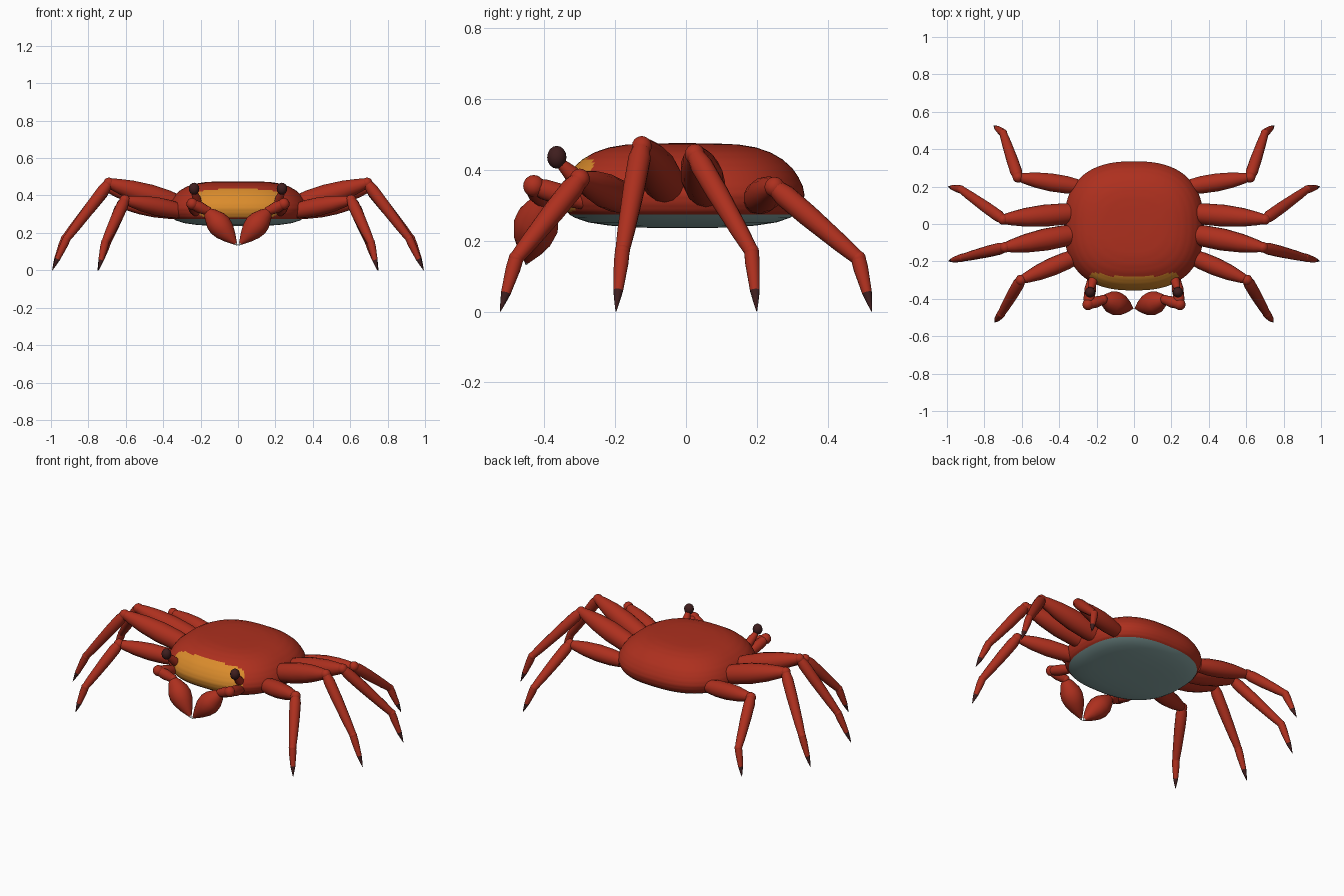
import bpy, bmesh, math
from mathutils import Vector

if "Cube" in bpy.data.objects:
    bpy.data.objects.remove(bpy.data.objects["Cube"])


def material(name, rgb):
    m = bpy.data.materials.new(name)
    m.diffuse_color = (*rgb, 1)
    m.use_nodes = True
    m.node_tree.nodes["Principled BSDF"].inputs["Base Color"].default_value = m.diffuse_color
    return m


RED = material("shell red", (0.42, 0.029, 0.013))
ORANGE = material("face orange", (0.70, 0.26, 0.025))
GREY = material("belly grey", (0.25, 0.39, 0.38))
DARK = material("claw dark", (0.05, 0.013, 0.013))
PALE = material("pincer tip pale", (0.55, 0.55, 0.53))


def finish(name, bm, mats):
    bmesh.ops.recalc_face_normals(bm, faces=bm.faces)
    me = bpy.data.meshes.new(name)
    bm.to_mesh(me)
    bm.free()
    for m in mats:
        me.materials.append(m)
    ob = bpy.data.objects.new(name, me)
    bpy.context.collection.objects.link(ob)
    bpy.ops.object.select_all(action='DESELECT')
    ob.select_set(True)
    bpy.context.view_layer.objects.active = ob
    bpy.ops.object.shade_smooth_by_angle(angle=math.radians(50))
    return ob


def skin(bm, rings, mat=0):
    """Join successive vertex rings and close both ends."""
    n = len(rings[0])
    faces = [bm.faces.new((a[i], a[(i + 1) % n], b[(i + 1) % n], b[i]))
             for a, b in zip(rings, rings[1:]) for i in range(n)]
    faces += [bm.faces.new(rings[0]), bm.faces.new(rings[-1])]
    for f in faces:
        f.material_index = mat


def limb(bm, a, b, profile, mat=0, sides=14):
    """Round limb from a to b; profile holds (fraction, radius)."""
    a, b = Vector(a), Vector(b)
    d = (b - a).normalized()
    u = d.cross(Vector((0, 1, 0))).normalized()
    v = d.cross(u)
    rings = []
    for t, r in profile:
        c = a.lerp(b, t)
        rings.append([bm.verts.new(c + r * (math.cos(k) * u + math.sin(k) * v))
                      for k in (2 * math.pi * i / sides for i in range(sides))])
    skin(bm, rings, mat)


def ball(bm, c, r, mat=0, stretch=1.0):
    c, h = Vector(c), Vector((0, 0, r * stretch))
    prof = [((1 - math.cos(k)) / 2, max(r * math.sin(k), 0.0005))
            for k in (math.pi * i / 8 for i in range(9))]
    limb(bm, c - h, c + h, prof, mat)


def mirrored(name, build, mats):
    """Build a part on the right and its mirror image on the left."""
    for side, s in (("right", 1), ("left", -1)):
        bm = bmesh.new()
        build(bm)
        for v in bm.verts:
            v.co.x *= s
        finish(f"{side}_{name}", bm, mats)


# Shell and belly share a rounded-square outline
def outline(bm, z, s, sides=160):
    p = 2 / 2.5
    ring = []
    for i in range(sides):
        k = 2 * math.pi * i / sides
        c, q = math.cos(k), math.sin(k)
        ring.append(bm.verts.new((math.copysign(abs(c) ** p, c) * 0.373 * s,
                                  math.copysign(abs(q) ** p, q) * 0.345 * s - 0.01, z)))
    return ring


def lofted(bm, profile, steps):
    rings = []
    for (z0, s0), (z1, s1) in zip(profile, profile[1:]):
        for j in range(steps):
            t = j / steps
            rings.append(outline(bm, z0 + (z1 - z0) * t, s0 + (s1 - s0) * t))
    rings.append(outline(bm, *profile[-1]))
    skin(bm, rings)


bm = bmesh.new()
lofted(bm, [(0.274, 0.92), (0.285, 0.955), (0.305, 0.985), (0.33, 1.0), (0.355, 0.985),
            (0.38, 0.95), (0.405, 0.90), (0.43, 0.82), (0.45, 0.72), (0.464, 0.60),
            (0.472, 0.46), (0.475, 0.28), (0.476, 0.03)], 3)
# Orange face patch with rounded corners on the front of the shell
for f in bm.faces:
    c = f.calc_center_median()
    if c.y < -0.25 and (c.x / 0.237) ** 4 + ((c.z - 0.357) / 0.077) ** 4 < 1:
        f.material_index = 1
finish("shell", bm, [RED, ORANGE])

bm = bmesh.new()
lofted(bm, [(0.275, 0.93), (0.265, 0.88), (0.252, 0.77), (0.243, 0.6),
            (0.238, 0.4), (0.236, 0.2), (0.236, 0.02)], 1)
finish("belly", bm, [GREY])

# Walking legs: hip, knee, ankle, tip, thigh thickness
LEGS = {
    "front_leg": ((0.30, -0.17, 0.315), (0.605, -0.30, 0.375), (0.71, -0.48, 0.15),
                  (0.745, -0.525, 0.0), 0.049),
    "front_middle_leg": ((0.30, -0.05, 0.345), (0.69, -0.125, 0.467), (0.915, -0.18, 0.17),
                         (0.993, -0.198, 0.0), 0.060),
    "rear_middle_leg": ((0.30, 0.06, 0.335), (0.70, 0.025, 0.445), (0.925, 0.185, 0.17),
                        (0.993, 0.20, 0.0), 0.060),
    "rear_leg": ((0.30, 0.20, 0.315), (0.62, 0.25, 0.352), (0.70, 0.487, 0.15),
                 (0.75, 0.525, 0.0), 0.049),
}
for name, (hip, knee, ankle, tip, r) in LEGS.items():
    def leg(bm):
        limb(bm, hip, knee, [(0, r * 0.8), (0.2, r * 0.97), (0.45, r), (0.7, r * 0.85),
                             (0.9, r * 0.6), (1, r * 0.42)])
        ball(bm, knee, 0.029)
        limb(bm, knee, ankle, [(0, 0.024), (0.12, 0.032), (0.4, 0.031),
                               (0.8, 0.025), (1, 0.02)])
        ball(bm, ankle, 0.022)
        # Toe with a dark point
        mid = Vector(ankle).lerp(Vector(tip), 0.65)
        limb(bm, ankle, mid, [(0, 0.021), (0.3, 0.021), (1, 0.014)])
        limb(bm, mid, tip, [(0, 0.014), (0.5, 0.008), (1, 0.001)], 1)
    mirrored(name, leg, [RED, DARK])


# Claw arms folded in front of the face
def claw(bm):
    shoulder, elbow, wrist = (0.225, -0.29, 0.31), (0.245, -0.43, 0.355), (0.165, -0.405, 0.318)
    limb(bm, shoulder, elbow, [(0, 0.022), (0.4, 0.031), (0.8, 0.029), (1, 0.022)])
    ball(bm, elbow, 0.031)
    limb(bm, elbow, wrist, [(0, 0.026), (0.5, 0.031), (1, 0.024)])
    ball(bm, wrist, 0.026)
    tip = Vector((0.003, -0.452, 0.132))
    limb(bm, wrist, tip, [(0, 0.02), (0.1, 0.038), (0.28, 0.059), (0.42, 0.064),
                          (0.58, 0.056), (0.75, 0.037), (0.9, 0.015), (0.94, 0.009)], sides=18)
    limb(bm, wrist, tip, [(0.94, 0.009), (1, 0.001)], 1)


mirrored("claw", claw, [RED, PALE])


# Eyes on short stalks
def eye(bm):
    limb(bm, (0.217, -0.295, 0.362), (0.233, -0.353, 0.418),
         [(0, 0.025), (0.5, 0.023), (1, 0.015)])
    ball(bm, (0.235, -0.365, 0.436), 0.028, 1, 1.15)


mirrored("eye", eye, [RED, DARK])
